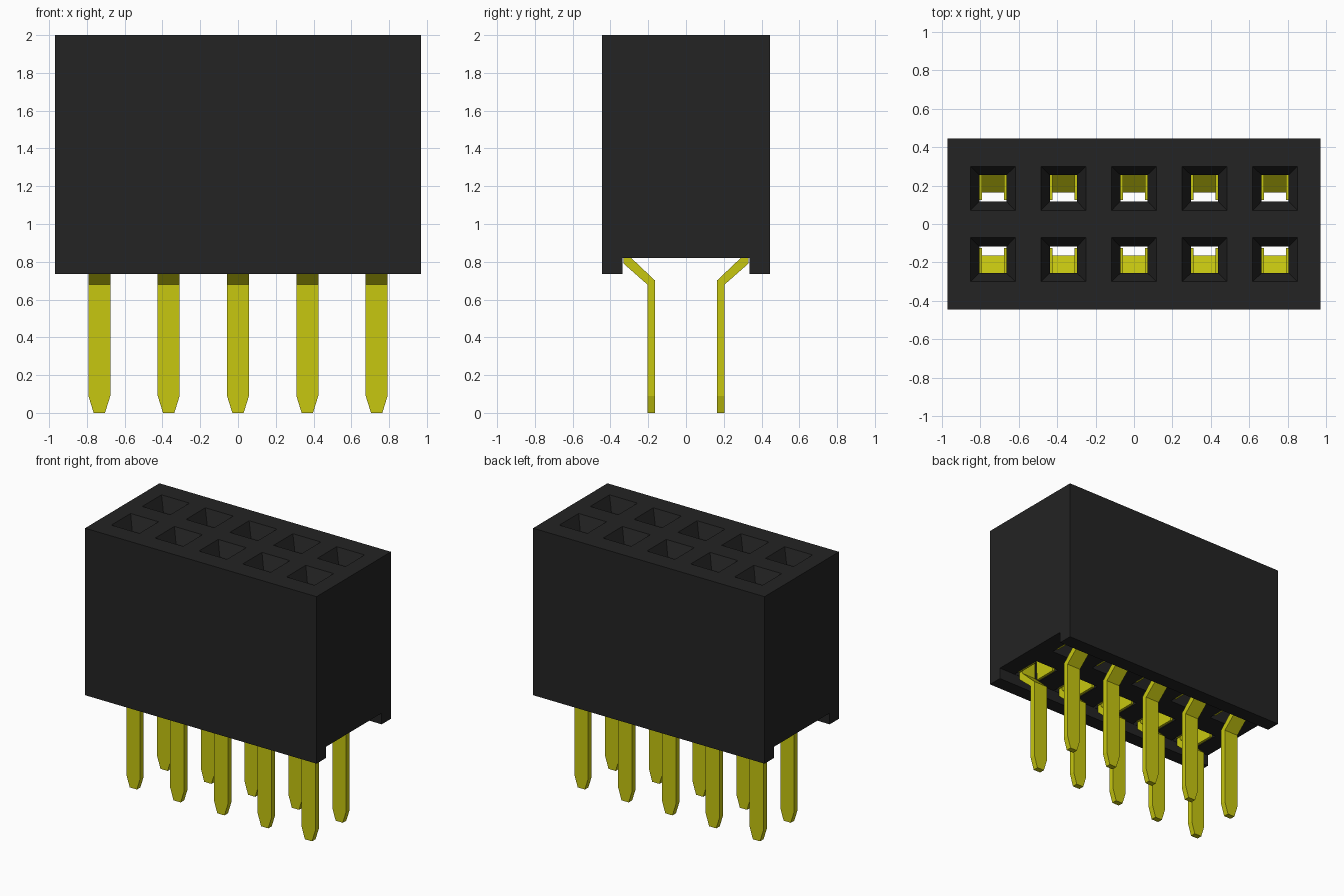
import bpy, bmesh

default = bpy.data.objects.get("Cube")
if default:
    bpy.data.objects.remove(default, do_unlink=True)


def material(name, rgb):
    m = bpy.data.materials.new(name)
    m.use_nodes = True
    m.diffuse_color = (*rgb, 1)
    m.node_tree.nodes["Principled BSDF"].inputs["Base Color"].default_value = (*rgb, 1)
    return m


BLACK = material("black plastic", (0.017, 0.017, 0.017))
YELLOW = material("yellow metal", (0.57, 0.57, 0.005))


def loft(bm, rings):
    """Skin a stack of four-cornered rings and cap both ends."""
    rows = [[bm.verts.new(p) for p in ring] for ring in rings]
    for a, b in zip(rows, rows[1:]):
        for i in range(4):
            j = (i + 1) % 4
            bm.faces.new((a[i], a[j], b[j], b[i]))
    bm.faces.new(rows[0][::-1])
    bm.faces.new(rows[-1])


def rect(x0, x1, y0, y1, z):
    return [(x0, y0, z), (x1, y0, z), (x1, y1, z), (x0, y1, z)]


def finish(bm, name, mat):
    bmesh.ops.recalc_face_normals(bm, faces=bm.faces)
    mesh = bpy.data.meshes.new(name)
    bm.to_mesh(mesh)
    bm.free()
    mesh.materials.append(mat)
    obj = bpy.data.objects.new(name, mesh)
    bpy.context.collection.objects.link(obj)
    return obj


def block(name, hx, hy, z0, z1):
    bm = bmesh.new()
    loft(bm, [rect(-hx, hx, -hy, hy, z) for z in (z0, z1)])
    return finish(bm, name, BLACK)


columns = [(i - 2) * 0.367 for i in range(5)]
sides = {"back": 1, "front": -1}

# Housing, with a channel along its underside
housing = block("housing", 0.97, 0.445, 0.735, 2.0)
cutters = [block("channel_cutter", 1.1, 0.335, 0.6, 0.82)]

# Sockets: funnel mouth, narrow throat, wider contact chamber
# each row is half width, inner y, outer y, height
socket = [(0.1, 0.09, 0.333, 0.78), (0.1, 0.09, 0.333, 1.8),
          (0.07, 0.118, 0.255, 1.8), (0.07, 0.118, 0.255, 1.9),
          (0.117, 0.07, 0.3, 2.0), (0.126, 0.06, 0.309, 2.02)]
bm = bmesh.new()
for s in sides.values():
    for cx in columns:
        loft(bm, [rect(cx - h, cx + h, s * a, s * b, z) for h, a, b, z in socket])
cutters.append(finish(bm, "socket_cutter", BLACK))

for cutter in cutters:
    cutter.hide_render = True
    mod = housing.modifiers.new(cutter.name, "BOOLEAN")
    mod.operation = "DIFFERENCE"
    mod.solver = "EXACT"
    mod.object = cutter
graph = bpy.context.evaluated_depsgraph_get()
cut_mesh = bpy.data.meshes.new_from_object(housing.evaluated_get(graph))
housing.modifiers.clear()
housing.data = cut_mesh
for cutter in cutters:
    bpy.data.objects.remove(cutter, do_unlink=True)

# Pins: pointed tip, straight leg, outward bend, contact back plate
# each row is half width, inner y, inner z, outer y, outer z
pin = [(0.03, 0.163, 0, 0.205, 0), (0.058, 0.163, 0.09, 0.205, 0.09),
       (0.058, 0.163, 0.7, 0.205, 0.68), (0.058, 0.295, 0.825, 0.33, 0.79),
       (0.058, 0.295, 1.7, 0.33, 1.7)]
for label, s in sides.items():
    for n, cx in enumerate(columns, 1):
        bm = bmesh.new()
        loft(bm, [[(cx - h, s * a, za), (cx + h, s * a, za),
                   (cx + h, s * b, zb), (cx - h, s * b, zb)]
                  for h, a, za, b, zb in pin])
        # Spring leaves on both sides of the chamber, leaning inward
        for d in (-1, 1):
            loft(bm, [rect(cx + d * x0, cx + d * x1, s * 0.125, s * 0.3, z)
                      for x0, x1, z in ((0.08, 0.098, 0.825), (0.057, 0.075, 1.75))])
        finish(bm, f"{label}_pin_{n}", YELLOW)
